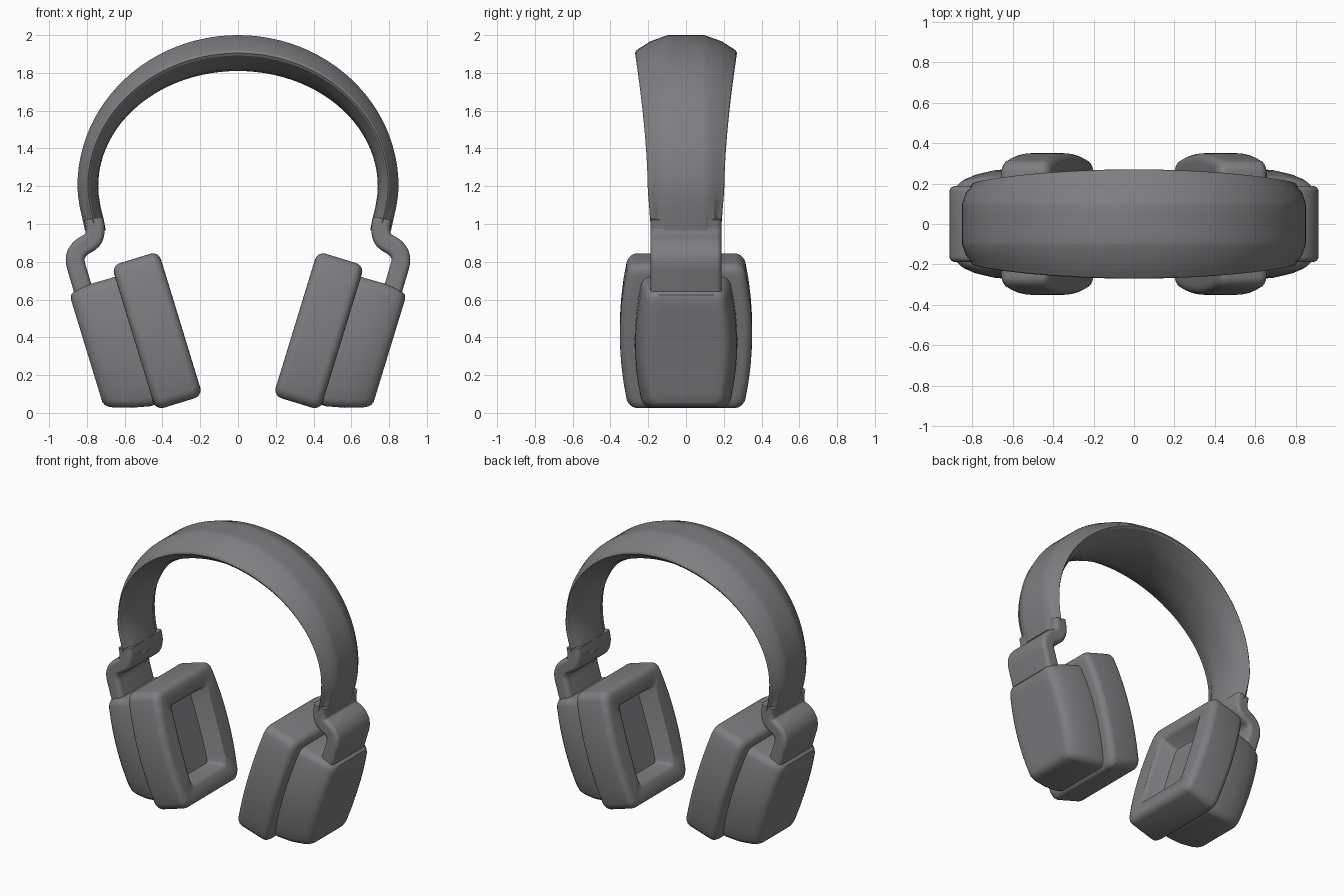
import bpy, bmesh, math
from mathutils import Vector

if "Cube" in bpy.data.objects:
    bpy.data.objects.remove(bpy.data.objects["Cube"])

grey = bpy.data.materials.new("dark_grey")
grey.diffuse_color = (0.21, 0.207, 0.217, 1)
grey.use_nodes = True
grey.node_tree.nodes["Principled BSDF"].inputs["Base Color"].default_value = grey.diffuse_color


def loft(name, rings, angle=32):
    """Skin a list of equal-length point rings and cap both ends."""
    bm = bmesh.new()
    vr = [[bm.verts.new(p) for p in r] for r in rings]
    n = len(vr[0])
    for a, b in zip(vr, vr[1:]):
        for i in range(n):
            j = (i + 1) % n
            bm.faces.new((a[i], a[j], b[j], b[i]))
    bm.faces.new(vr[0])
    bm.faces.new(vr[-1])
    bmesh.ops.recalc_face_normals(bm, faces=bm.faces)
    me = bpy.data.meshes.new(name)
    bm.to_mesh(me)
    bm.free()
    ob = bpy.data.objects.new(name, me)
    bpy.context.collection.objects.link(ob)
    me.materials.append(grey)
    bpy.ops.object.select_all(action='DESELECT')
    ob.select_set(True)
    bpy.context.view_layer.objects.active = ob
    bpy.ops.object.shade_smooth_by_angle(angle=math.radians(angle))
    return ob


def spline(pts, steps):
    """Catmull-Rom samples through the points."""
    p = [Vector(q) for q in pts]
    p = [2 * p[0] - p[1]] + p + [2 * p[-1] - p[-2]]
    out = []
    for i in range(1, len(p) - 2):
        a, b, c, d = p[i - 1:i + 3]
        for k in range(steps):
            t = k / steps
            out.append(0.5 * (2 * b + (c - a) * t + (2 * a - 5 * b + 4 * c - d) * t * t
                              + (3 * b - a - 3 * c + d) * t ** 3))
    out.append(p[-2])
    return out


def outline(hu, hy, r, bulge, seg=5, side=8):
    """Rounded rectangle in (u, y) whose y sides bow outwards."""
    pts = []
    for k, (su, sy) in enumerate(((1, 1), (-1, 1), (-1, -1), (1, -1))):
        for i in range(seg + 1):
            a = math.pi / 2 * (k + i / seg)
            pts.append((su * (hu - r) + r * math.cos(a), sy * (hy - r) + r * math.sin(a)))
        if k % 2 == 0:  # extra points along the bowed side
            for i in range(1, side):
                pts.append((su * (hu - r) * (1 - 2 * i / side), sy * hy))
    return [(u, y * (1 - bulge * (u / hu) ** 2)) for u, y in pts]


# Headband: padded section, thin at its rims and thick in the middle
def band_ring(o, i, w):
    half = [(0.05, 0), (0.095, 0), (0.105, 0.015), (0.105 + 0.5 * (w - 0.105), 0.17),
            (w - 0.025, 0.36), (w - 0.006, 0.43), (w, 0.5), (w - 0.008, 0.57),
            (w - 0.04, 0.67), (w * 0.65, 0.85), (w * 0.33, 0.96)]
    sec = [(0, 0)] + half + [(0, 1)] + [(-y, f) for y, f in reversed(half)]
    return [(o[0] + (i[0] - o[0]) * f, y, o[1] + (i[1] - o[1]) * f) for y, f in sec]


right = []
for o, i, w in (((0.81, 0.965), (0.70, 0.965), 0.185), ((0.822, 1.02), (0.71, 1.02), 0.19),
                ((0.838, 1.09), (0.727, 1.09), 0.195), ((0.847, 1.15), (0.737, 1.15), 0.20)):
    right.append((o, i, w))
arch = []
for k in range(49):
    t = math.pi * k / 48
    c, s = math.cos(t), math.sin(t)
    arch.append(((0.85 * c, 1.2 + 0.8 * s), (0.74 * c, 1.2 + 0.61 * s),
                 0.203 + 0.067 * s ** 1.6))
left = [((-o[0], o[1]), (-i[0], i[1]), w) for o, i, w in reversed(right)]
loft("headband", [band_ring(*r) for r in right + arch + left], 24)

# Cup frame: centre, outward axis and long axis in the xz plane
C = Vector((0.428, 0.435))
TILT = math.radians(17)
N = Vector((math.cos(TILT), -math.sin(TILT)))
U = Vector((math.sin(TILT), math.cos(TILT)))


def cup_ring(s, n, hu, hy, r, bulge, du=0):
    ring = []
    for u, y in outline(hu, hy, r, bulge):
        p = C + N * n + U * (u + du)
        ring.append((s * p.x, y, p.y))
    return ring


for side, s in (("right", 1), ("left", -1)):
    # Ear cushion with a recessed opening on the inner face
    prof = [(-0.02, 0.20, 0.12, 0.02), (-0.02, 0.235, 0.155, 0.02), (-0.03, 0.245, 0.165, 0.02),
            (-0.105, 0.265, 0.185, 0.02), (-0.12, 0.275, 0.195, 0.025),
            (-0.13, 0.29, 0.21, 0.03), (-0.13, 0.355, 0.305, 0.04)]
    for k in range(1, 6):
        a = math.pi / 2 * k / 5
        prof.append((-0.085 - 0.045 * math.cos(a), 0.355 + 0.045 * math.sin(a),
                     0.305 + 0.045 * math.sin(a), 0.05))
    for k in range(6):
        a = math.pi / 2 * k / 5
        prof.append((0.085 + 0.045 * math.sin(a), 0.355 + 0.045 * math.cos(a),
                     0.305 + 0.045 * math.cos(a), 0.05))
    prof.append((0.13, 0.3, 0.25, 0.04))
    loft(side + "_ear_cushion",
         [cup_ring(s, n, hu, hy, r, 0.13 if hu > 0.3 else 0.05) for n, hu, hy, r in prof])

    # Outer housing, tapering away from the cushion
    prof = [(0.10, 0.355, 0.27, -0.017), (0.15, 0.355, 0.272, -0.017),
            (0.25, 0.345, 0.268, -0.005), (0.33, 0.33, 0.25, 0.005),
            (0.36, 0.32, 0.237, 0.008), (0.38, 0.305, 0.22, 0.01),
            (0.388, 0.285, 0.20, 0.01), (0.388, 0.24, 0.16, 0.01)]
    loft(side + "_housing", [cup_ring(s, n, hu, hy, 0.045, 0.16, du) for n, hu, hy, du in prof])

    # Cranked arm joining the band to the housing
    path = spline([(0.765, 1.03), (0.756, 0.97), (0.772, 0.915), (0.838, 0.868),
                   (0.862, 0.81), (0.84, 0.72), (0.80, 0.59)], 6)
    rings = []
    for k, p in enumerate(path):
        d = (path[min(k + 1, len(path) - 1)] - path[max(k - 1, 0)]).normalized()
        nrm = Vector((-d.y, d.x))
        rings.append([(s * (p.x + nrm.x * a), y, p.y + nrm.y * a)
                      for a, y in outline(0.05, 0.188, 0.028, 0)])
    loft(side + "_arm", rings)
